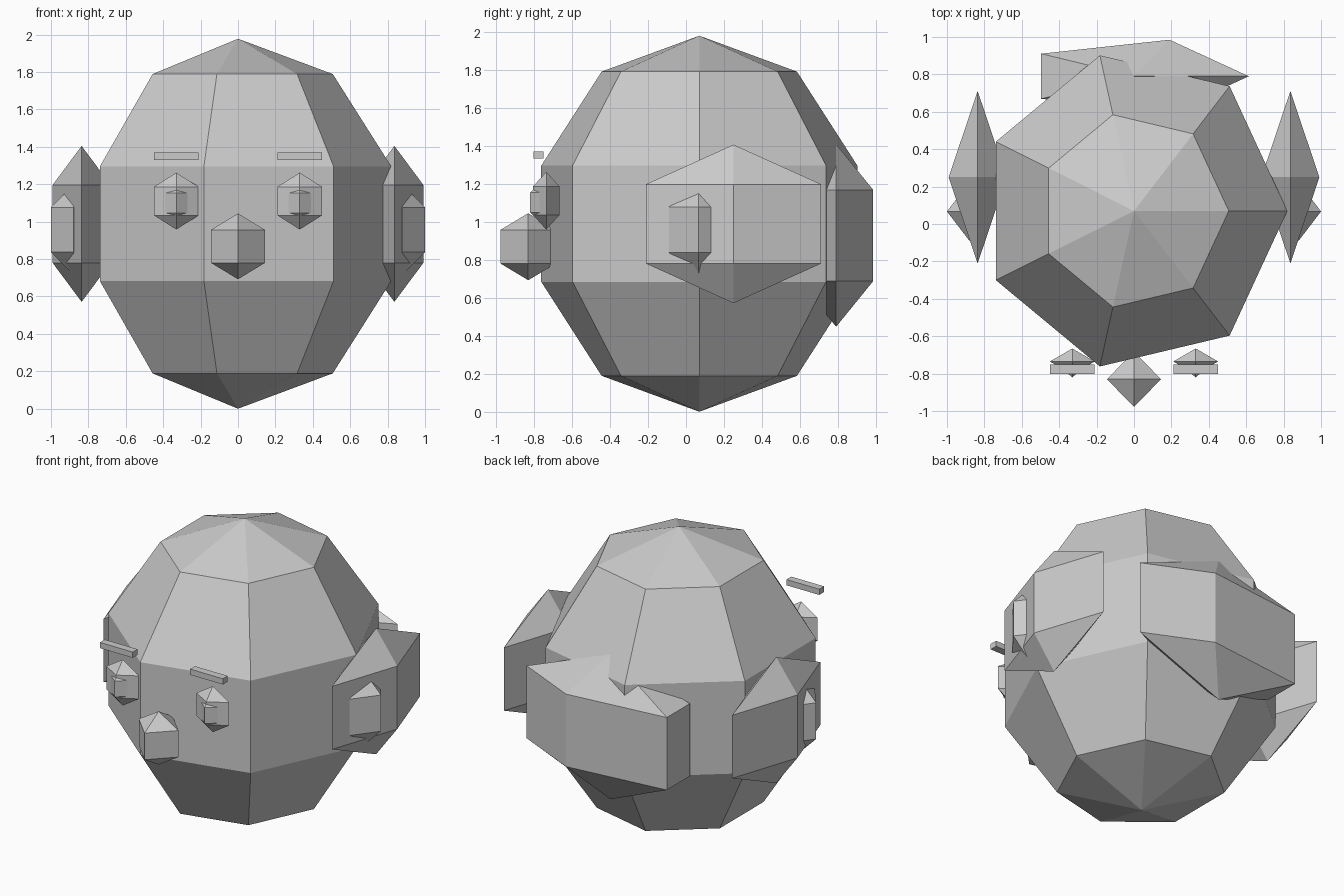
import bpy, bmesh, math

if "Cube" in bpy.data.objects:
    bpy.data.objects.remove(bpy.data.objects["Cube"])

grey = bpy.data.materials.new("light grey")
grey.diffuse_color = (0.6, 0.6, 0.6, 1)
grey.use_nodes = True
grey.node_tree.nodes["Principled BSDF"].inputs["Base Color"].default_value = grey.diffuse_color


def finish(name, bm):
    bmesh.ops.recalc_face_normals(bm, faces=bm.faces)
    mesh = bpy.data.meshes.new(name)
    bm.to_mesh(mesh)
    bm.free()
    mesh.materials.append(grey)
    obj = bpy.data.objects.new(name, mesh)
    bpy.context.collection.objects.link(obj)
    return obj


def ball(name, centre, radii, sides, bands):
    """Faceted ellipsoid; radii x and y are those of its widest ring."""
    cx, cy, cz = centre
    rx, ry, rz = radii
    widest = max(math.sin(math.pi * i / bands) for i in range(bands))
    bm = bmesh.new()
    top = bm.verts.new((cx, cy, cz + rz))
    bottom = bm.verts.new((cx, cy, cz - rz))
    rings = []
    for i in range(1, bands):
        t = math.pi * i / bands
        s = math.sin(t) / widest
        rings.append([bm.verts.new((cx + rx * s * math.cos(2 * math.pi * k / sides),
                                    cy + ry * s * math.sin(2 * math.pi * k / sides),
                                    cz + rz * math.cos(t))) for k in range(sides)])
    for k in range(sides):
        n = (k + 1) % sides
        bm.faces.new((top, rings[0][k], rings[0][n]))
        bm.faces.new((bottom, rings[-1][n], rings[-1][k]))
        for a, b in zip(rings, rings[1:]):
            bm.faces.new((a[k], b[k], b[n], a[n]))
    return finish(name, bm)


def box(name, centre, size):
    bm = bmesh.new()
    bmesh.ops.create_cube(bm, size=1)
    for v in bm.verts:
        v.co = [c + p * s for c, p, s in zip(centre, v.co, size)]
    return finish(name, bm)


# Head, nose and the hair lump at the back
ball("head", (0, 0.07, 0.989), (0.82, 0.853, 0.989), 7, 5)
ball("nose", (0, -0.83, 0.868), (0.145, 0.147, 0.176), 4, 3)
ball("hair_bun", (0, 0.79, 0.927), (0.614, 0.205, 0.48), 5, 3)

# Paired parts
for side, s in (("left", -1), ("right", 1)):
    ball("ear_" + side, (s * 0.836, 0.25, 0.988), (0.155, 0.461, 0.417), 4, 3)
    ball("inner_ear_" + side, (s * 0.88, 0.067, 0.957), (0.12, 0.157, 0.24), 4, 3)
    ball("eye_" + side, (s * 0.33, -0.735, 1.11), (0.12, 0.069, 0.152), 4, 3)
    ball("pupil_" + side, (s * 0.33, -0.766, 1.1), (0.064, 0.054, 0.105), 4, 3)
    box("eyebrow_" + side, (s * 0.33, -0.776, 1.35), (0.24, 0.05, 0.038))
